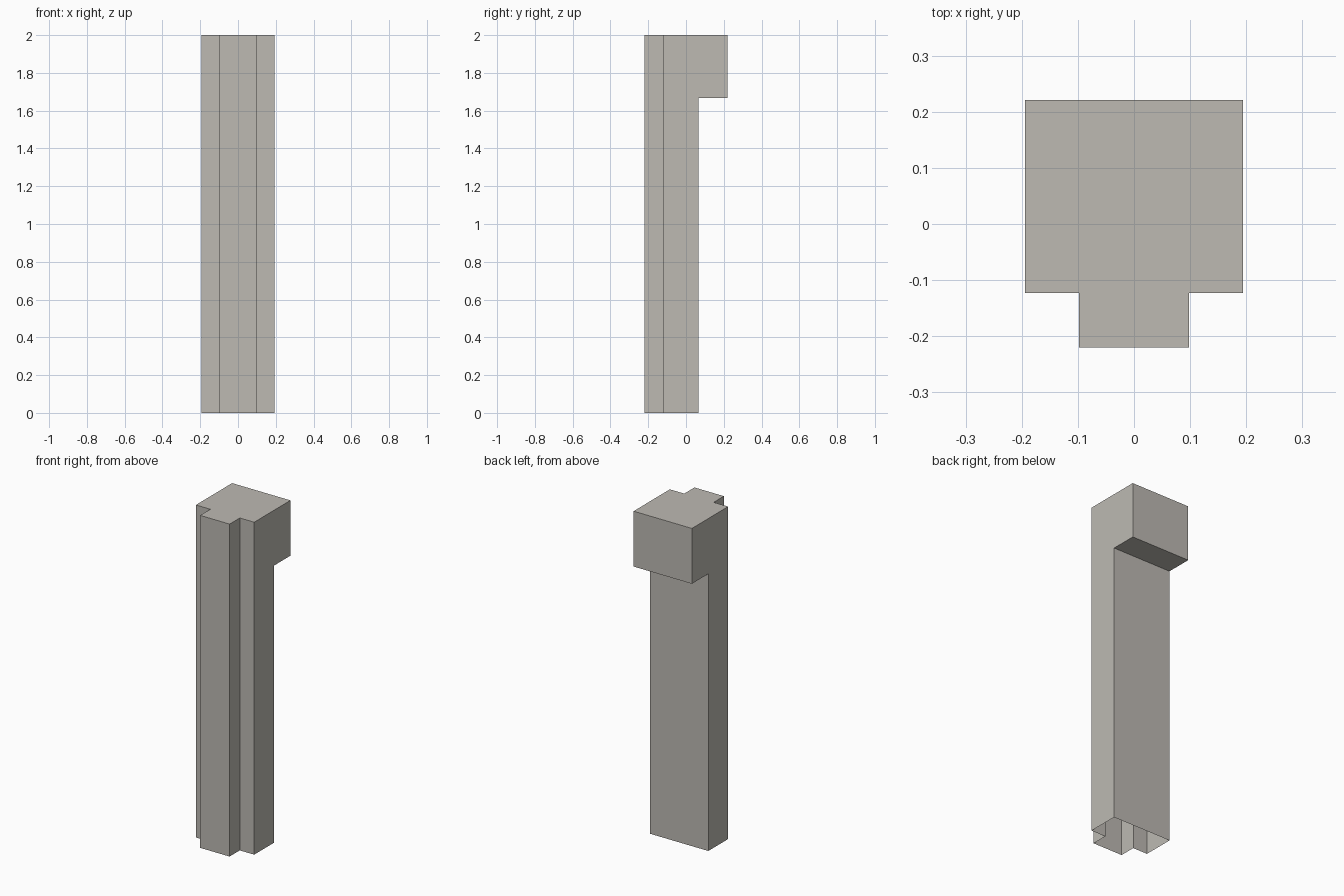
import bpy
import bmesh
import math

cube = bpy.data.objects.get("Cube")
if cube:
    bpy.data.objects.remove(cube, do_unlink=True)

# Main dimensions
HALF_WIDTH, HALF_RIB = 0.194, 0.098
RIB_FRONT, SHAFT_FRONT, SHAFT_BACK, HEAD_BACK = -0.22, -0.123, 0.065, 0.221
HEAD_BOTTOM, TOP = 1.667, 2.0

# Warm grey stone
stone = bpy.data.materials.new("warm_grey_stone")
stone.use_nodes = True
colour = (0.51, 0.49, 0.45, 1)
stone.diffuse_color = colour
stone.node_tree.nodes["Principled BSDF"].inputs["Base Color"].default_value = colour

# T-shaped plan, mirrored about the centre line
right_half = [(HALF_RIB, RIB_FRONT), (HALF_RIB, SHAFT_FRONT),
              (HALF_WIDTH, SHAFT_FRONT), (HALF_WIDTH, SHAFT_BACK)]
plan = right_half + [(-x, y) for x, y in reversed(right_half)]

# Walls of the shaft and head, open at the base
bm = bmesh.new()
rings = [[bm.verts.new((x, y, z)) for x, y in plan]
         for z in (0, HEAD_BOTTOM, TOP)]
back_index = len(right_half) - 1
for lower, upper in zip(rings, rings[1:]):
    for i in range(len(plan)):
        j = (i + 1) % len(plan)
        wall = bm.faces.new((lower[i], lower[j], upper[j], upper[i]))
        if i == back_index:
            head_back = wall
bm.faces.new(rings[-1])

# Head block overhanging at the back
block = bmesh.ops.extrude_face_region(bm, geom=[head_back])
block_verts = [v for v in block["geom"] if isinstance(v, bmesh.types.BMVert)]
bmesh.ops.translate(bm, verts=block_verts, vec=(0, HEAD_BACK - SHAFT_BACK, 0))
if head_back.is_valid:
    bmesh.ops.delete(bm, geom=[head_back], context="FACES_ONLY")

# Merge coplanar panels into clean flat faces
bmesh.ops.dissolve_limit(bm, angle_limit=math.radians(1),
                         verts=bm.verts[:], edges=bm.edges[:])
bmesh.ops.recalc_face_normals(bm, faces=bm.faces[:])

mesh = bpy.data.meshes.new("pillar")
bm.to_mesh(mesh)
bm.free()
mesh.materials.append(stone)
pillar = bpy.data.objects.new("pillar", mesh)
bpy.context.collection.objects.link(pillar)
